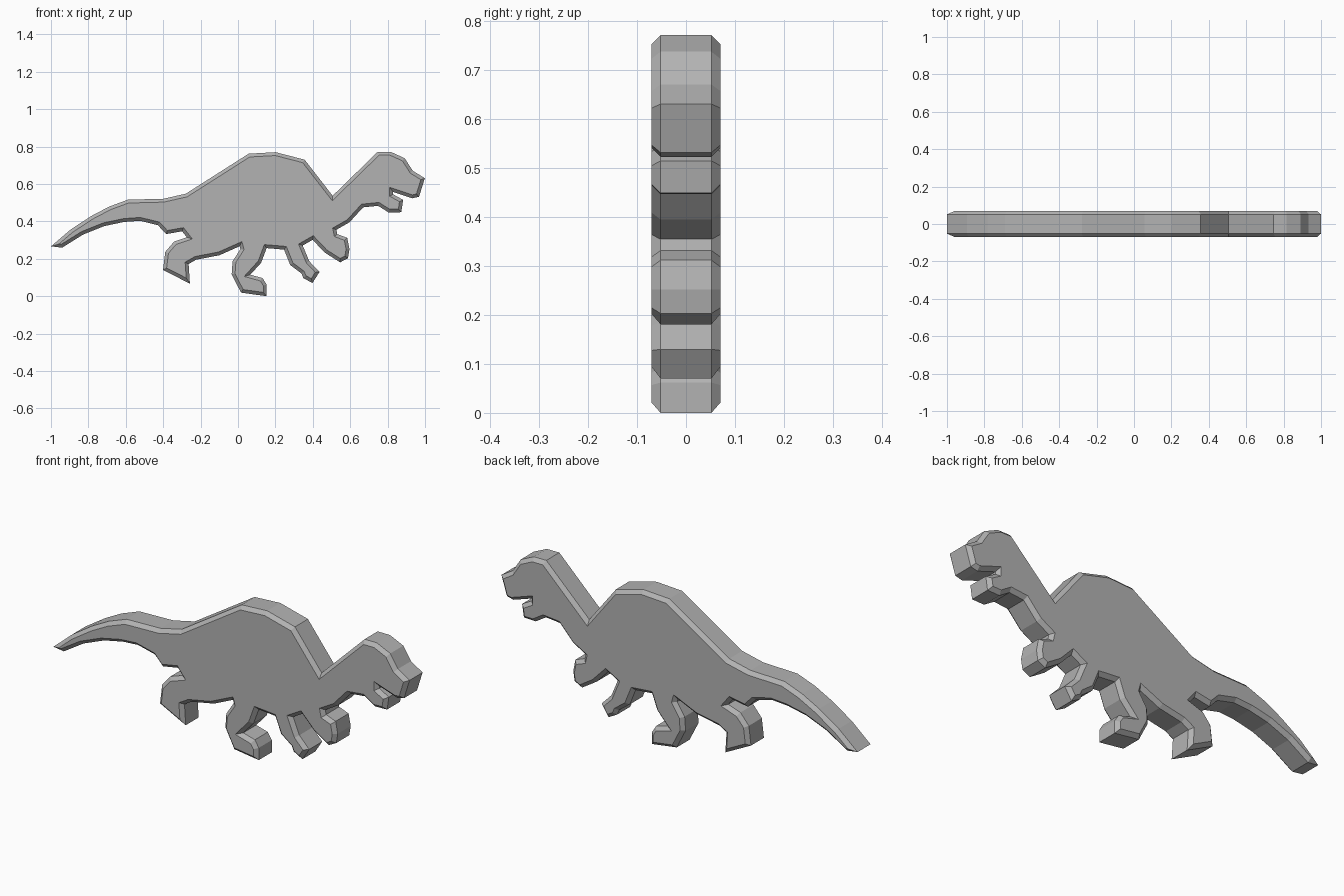
import bpy, bmesh

if "Cube" in bpy.data.objects:
    bpy.data.objects.remove(bpy.data.objects["Cube"])

HALF = 0.07      # half of the full thickness
CHAMFER = 0.018  # chamfer size around both faces

# Side profile (x, z), clockwise from the tail tip
back = [(-1.0, .27), (-.895, .36), (-.785, .432), (-.69, .482), (-.59, .519), (-.40, .524),
        (-.28, .551), (.056, .765), (.20, .773), (.355, .733), (.505, .54)]
head = [(.746, .775), (.815, .775), (.89, .741), (.933, .674), (.998, .634),
        (.967, .535), (.93, .526), (.828, .56), (.828, .548), (.882, .518),
        (.872, .452), (.805, .45), (.748, .486), (.668, .478), (.595, .398), (.525, .358)]
front_arms = [(.53, .335), (.583, .315), (.595, .255), (.587, .206), (.545, .184),
              (.463, .236), (.398, .304), (.345, .274), (.38, .19), (.435, .133), (.397, .073),
              (.348, .10), (.338, .125), (.278, .17), (.245, .252), (.152, .26)]
legs = [(.123, .182), (.065, .118), (.13, .10), (.152, .065), (.152, .003),
        (.015, .022), (-.035, .12), (-.03, .19), (.012, .255), (.008, .27),
        (-.10, .222), (-.225, .198), (-.265, .175), (-.258, .07),
        (-.402, .143), (-.39, .24), (-.343, .295), (-.275, .318)]
tail = [(-.30, .35), (-.385, .335), (-.43, .383), (-.525, .406), (-.61, .40),
        (-.715, .378), (-.83, .332), (-.942, .262)]
profile = back + head + front_arms + legs + tail

# Plate: extrude the profile, then inset both faces outwards for the chamfer
bm = bmesh.new()
wall = HALF - CHAMFER
front = bm.faces.new([bm.verts.new((x, -wall, z)) for x, z in profile])
ext = bmesh.ops.extrude_face_region(bm, geom=[front], use_keep_orig=True)
bmesh.ops.translate(bm, vec=(0, 2 * wall, 0),
                    verts=[g for g in ext["geom"] if isinstance(g, bmesh.types.BMVert)])
bmesh.ops.recalc_face_normals(bm, faces=bm.faces)
for cap in [f for f in bm.faces if len(f.verts) > 4]:
    bmesh.ops.inset_region(bm, faces=[cap], thickness=CHAMFER, depth=0,
                           use_boundary=True, use_even_offset=True)
    side = 1 if cap.calc_center_median().y > 0 else -1
    for v in cap.verts:
        v.co.y = side * HALF
bmesh.ops.recalc_face_normals(bm, faces=bm.faces)

# Centre in x and stand on the ground
xs = [v.co.x for v in bm.verts]
low = min(v.co.z for v in bm.verts)
bmesh.ops.translate(bm, verts=bm.verts, vec=(-(min(xs) + max(xs)) / 2, 0, -low))

mesh = bpy.data.meshes.new("dinosaur_plate")
bm.to_mesh(mesh)
bm.free()

# Darker grey finish
grey = bpy.data.materials.new("dark_grey")
grey.diffuse_color = (0.45, 0.45, 0.45, 1)
grey.use_nodes = True
grey.node_tree.nodes["Principled BSDF"].inputs["Base Color"].default_value = grey.diffuse_color
mesh.materials.append(grey)
bpy.context.collection.objects.link(bpy.data.objects.new("dinosaur_plate", mesh))
